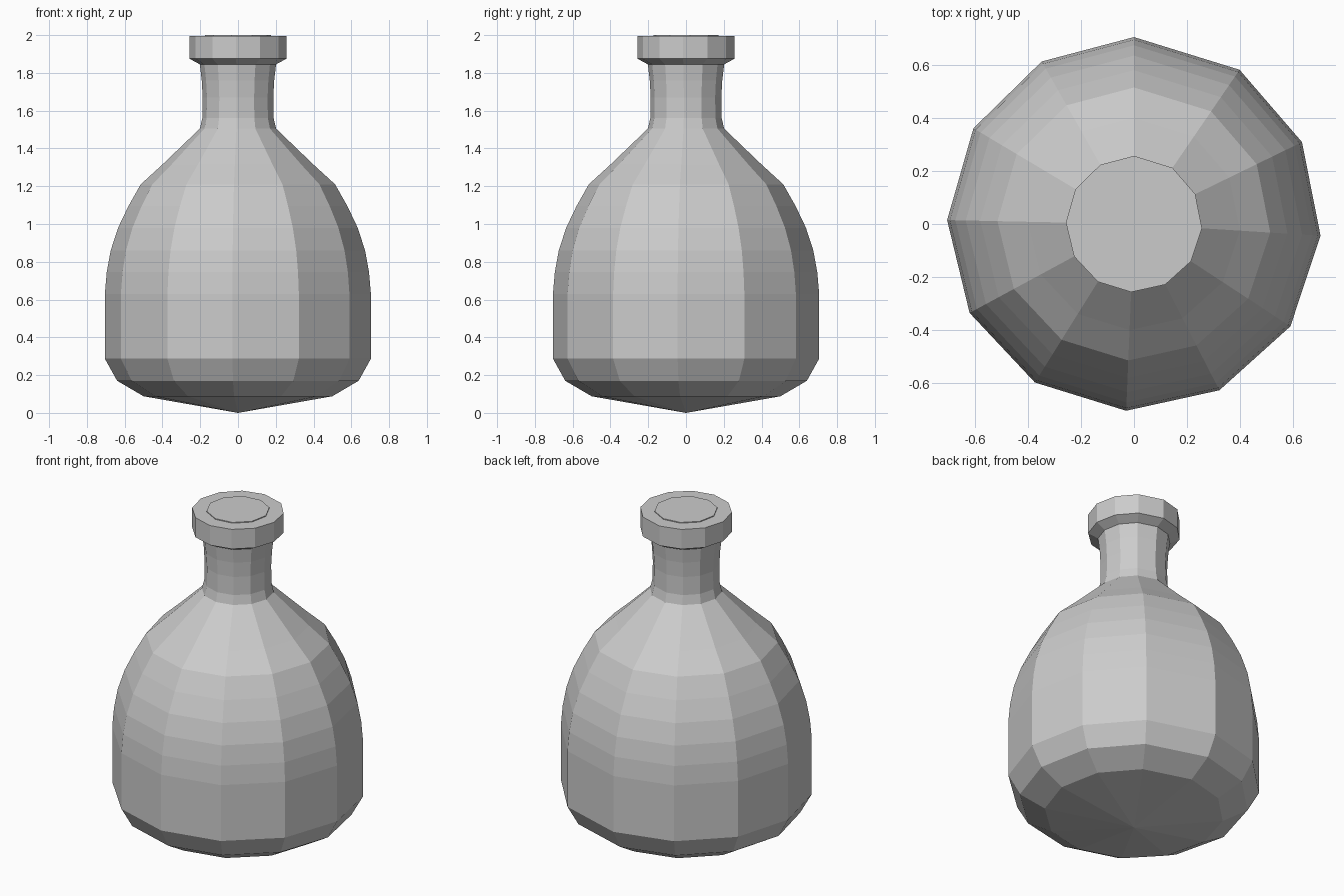
import bpy, bmesh
from math import radians, cos, sin

if "Cube" in bpy.data.objects:
    bpy.data.objects.remove(bpy.data.objects["Cube"])


def lathe(name, profile, angles):
    """Spin (radius, z) points round z; radius 0 makes a single pole vertex."""
    bm = bmesh.new()
    rings = []
    for r, z in profile:
        if r == 0:
            rings.append([bm.verts.new((0, 0, z))])
        else:
            rings.append([bm.verts.new((r * cos(a), r * sin(a), z)) for a in angles])
    n = len(angles)
    for lo, hi in zip(rings, rings[1:]):
        for i in range(n):
            j = (i + 1) % n
            quad = [lo[i % len(lo)], lo[j % len(lo)], hi[j % len(hi)], hi[i % len(hi)]]
            bm.faces.new(list(dict.fromkeys(quad)))
    bmesh.ops.recalc_face_normals(bm, faces=bm.faces)
    mesh = bpy.data.meshes.new(name)
    bm.to_mesh(mesh)
    bm.free()
    obj = bpy.data.objects.new(name, mesh)
    bpy.context.collection.objects.link(obj)
    return obj


# Twelve hand-spaced sides: eleven equal steps and one wider closing side
sides = [radians(90 + 29.6 * i) for i in range(12)]

# Bottle: pointed base, round belly, shoulder, waisted neck and flared lip
lathe("bottle", [
    (0, 0.0), (0.50, 0.088), (0.64, 0.17), (0.705, 0.287), (0.705, 0.63),
    (0.695, 0.745), (0.674, 0.86), (0.635, 0.98), (0.58, 1.095), (0.515, 1.21),
    (0.40, 1.315), (0.202, 1.505), (0.189, 1.56), (0.187, 1.67), (0.192, 1.76),
    (0.202, 1.845), (0.257, 1.875), (0.257, 1.995), (0, 1.995),
], sides)

# Stopper: ten-sided plug standing slightly proud of the lip
lathe("stopper", [(0, 1.88), (0.176, 1.88), (0.176, 2.0), (0, 2.0)],
      [radians(79 + 36 * i) for i in range(10)])
